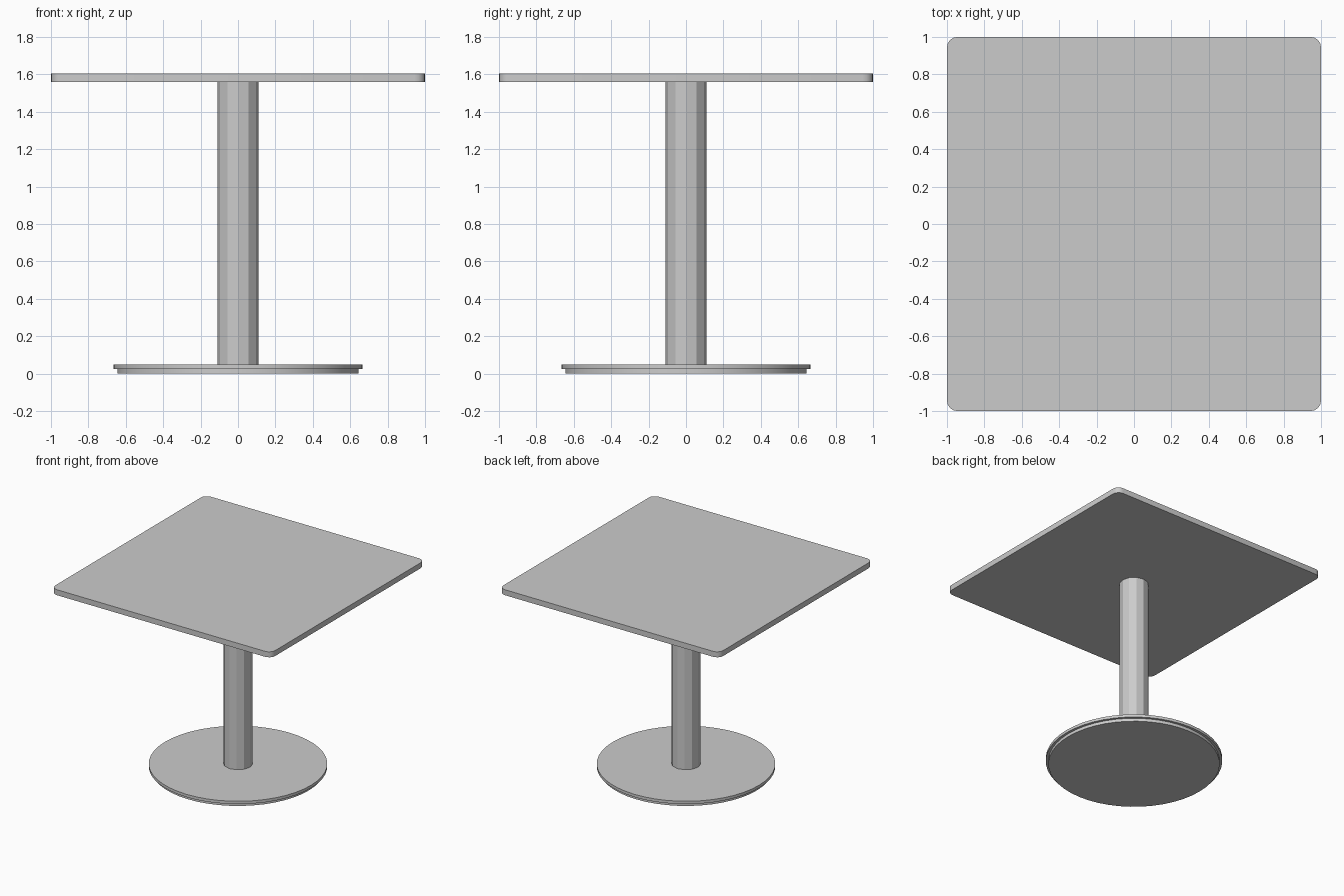
import bpy, bmesh, math

if "Cube" in bpy.data.objects:
    bpy.data.objects.remove(bpy.data.objects["Cube"])

grey = bpy.data.materials.new("light_grey")
grey.diffuse_color = (0.6, 0.6, 0.6, 1)
grey.use_nodes = True
grey.node_tree.nodes["Principled BSDF"].inputs["Base Color"].default_value = grey.diffuse_color


def prism(name, outline, z0, z1, smooth=None):
    """Extrude a flat outline from z0 to z1."""
    bm = bmesh.new()
    face = bm.faces.new([bm.verts.new((x, y, z0)) for x, y in outline])
    res = bmesh.ops.extrude_face_region(bm, geom=[face], use_keep_orig=True)
    for v in res["geom"]:
        if isinstance(v, bmesh.types.BMVert):
            v.co.z = z1
    bmesh.ops.recalc_face_normals(bm, faces=bm.faces)
    mesh = bpy.data.meshes.new(name)
    bm.to_mesh(mesh)
    bm.free()
    mesh.materials.append(grey)
    obj = bpy.data.objects.new(name, mesh)
    bpy.context.collection.objects.link(obj)
    if smooth:
        bpy.ops.object.select_all(action="DESELECT")
        obj.select_set(True)
        bpy.context.view_layer.objects.active = obj
        bpy.ops.object.shade_smooth_by_angle(angle=math.radians(smooth))
    return obj


def circle(r, n):
    return [(r * math.cos(2 * math.pi * i / n), r * math.sin(2 * math.pi * i / n)) for i in range(n)]


def rounded_square(half, r, steps):
    pts = []
    for k in range(4):
        a0 = k * math.pi / 2
        cx = (half - r) * (1 if k in (0, 3) else -1)
        cy = (half - r) * (1 if k in (0, 1) else -1)
        for i in range(steps + 1):
            a = a0 + i / steps * math.pi / 2
            pts.append((cx + r * math.cos(a), cy + r * math.sin(a)))
    return pts


# Stepped round foot
prism("foot_lower_disc", circle(0.645, 48), 0.0, 0.025, 30)
prism("foot_upper_disc", circle(0.665, 48), 0.025, 0.048, 30)
# Faceted column
prism("column", circle(0.11, 12), 0.048, 1.56)
# Square top with rounded corners
prism("table_top", rounded_square(1.0, 0.055, 4), 1.56, 1.605, 30)
